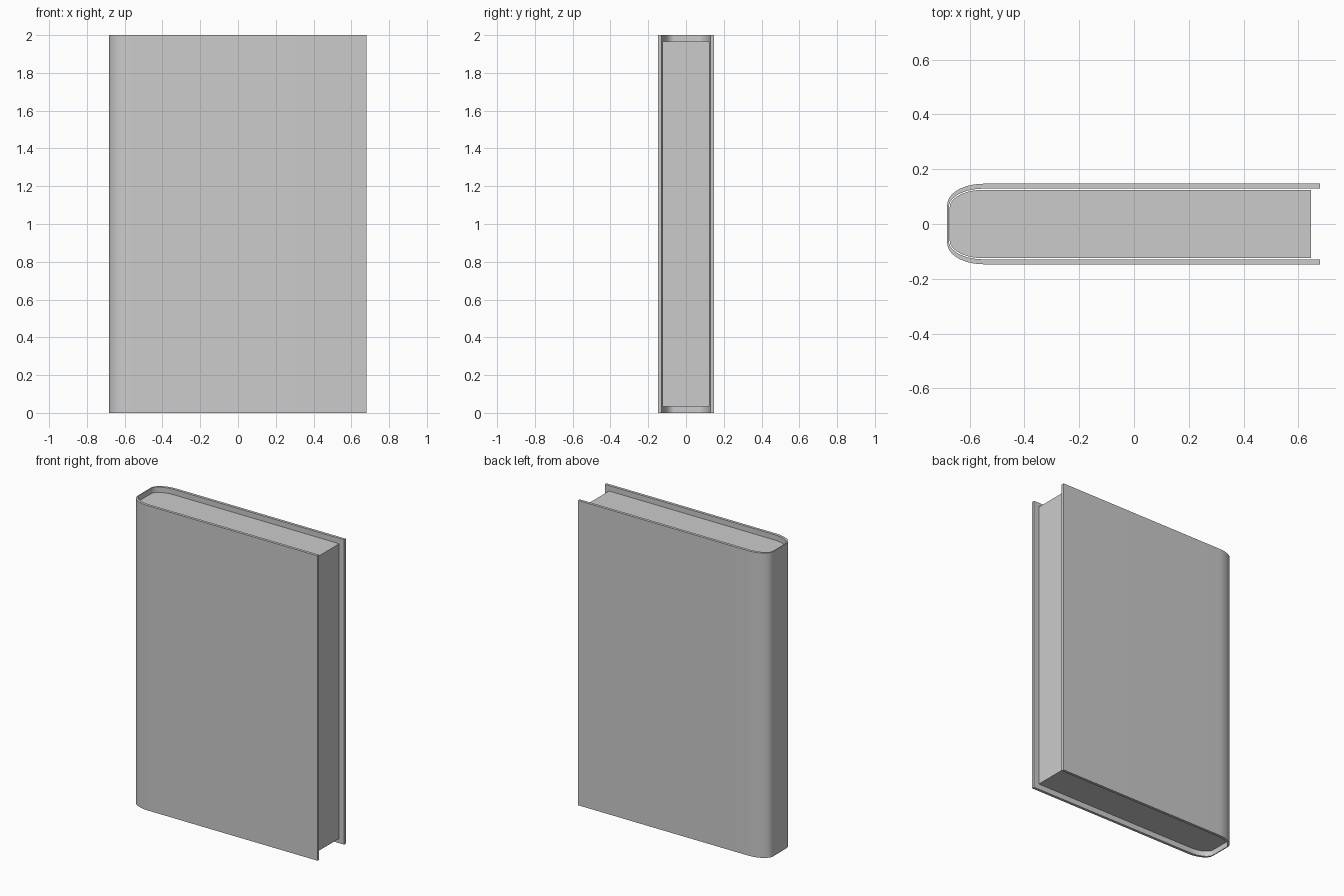
import bpy
import bmesh
from math import sin, cos, pi

cube = bpy.data.objects.get("Cube")
if cube:
    bpy.data.objects.remove(cube, do_unlink=True)

HEIGHT = 2.0
STEPS = 12

# One plain grey for the whole book
grey = bpy.data.materials.new("plain grey")
grey.use_nodes = True
grey.diffuse_color = (0.6, 0.6, 0.6, 1)
grey.node_tree.nodes["Principled BSDF"].inputs["Base Color"].default_value = (0.6, 0.6, 0.6, 1)


def u_outline(x_open, x_spine, half_depth, flat_half, x_bend=-0.55):
    """Outline from the open front edge, round the spine, to the open back edge."""
    rx, ry = x_bend - x_spine, half_depth - flat_half
    arc = []
    for i in range(STEPS + 1):
        a = i / STEPS * pi / 2
        arc.append((x_bend - rx * sin(a), -flat_half - ry * cos(a)))
    half = [(x_open, -half_depth)] + arc
    return half + [(x, -y) for x, y in reversed(half)]


def extrude(name, outline, z0, z1):
    """Raise a flat outline into a solid."""
    bm = bmesh.new()
    face = bm.faces.new([bm.verts.new((x, y, z0)) for x, y in outline])
    top = bmesh.ops.extrude_face_region(bm, geom=[face])["geom"]
    verts = [v for v in top if isinstance(v, bmesh.types.BMVert)]
    bmesh.ops.translate(bm, verts=verts, vec=(0, 0, z1 - z0))
    bmesh.ops.recalc_face_normals(bm, faces=bm.faces[:])
    mesh = bpy.data.meshes.new(name)
    bm.to_mesh(mesh)
    bm.free()
    mesh.materials.append(grey)
    obj = bpy.data.objects.new(name, mesh)
    bpy.context.collection.objects.link(obj)
    bpy.ops.object.select_all(action="DESELECT")
    obj.select_set(True)
    bpy.context.view_layer.objects.active = obj
    bpy.ops.object.shade_smooth_by_angle(angle=pi / 6)
    return obj


# Cover: thick boards thinning to a narrow rounded spine
outer = u_outline(0.68, -0.682, 0.147, 0.07)
inner = u_outline(0.68, -0.676, 0.129, 0.062)
extrude("cover", outer + inner[::-1], 0, HEIGHT)

# Page block: set in from the cover on the three open sides
extrude("page_block", u_outline(0.647, -0.673, 0.125, 0.06), 0.033, HEIGHT - 0.033)
